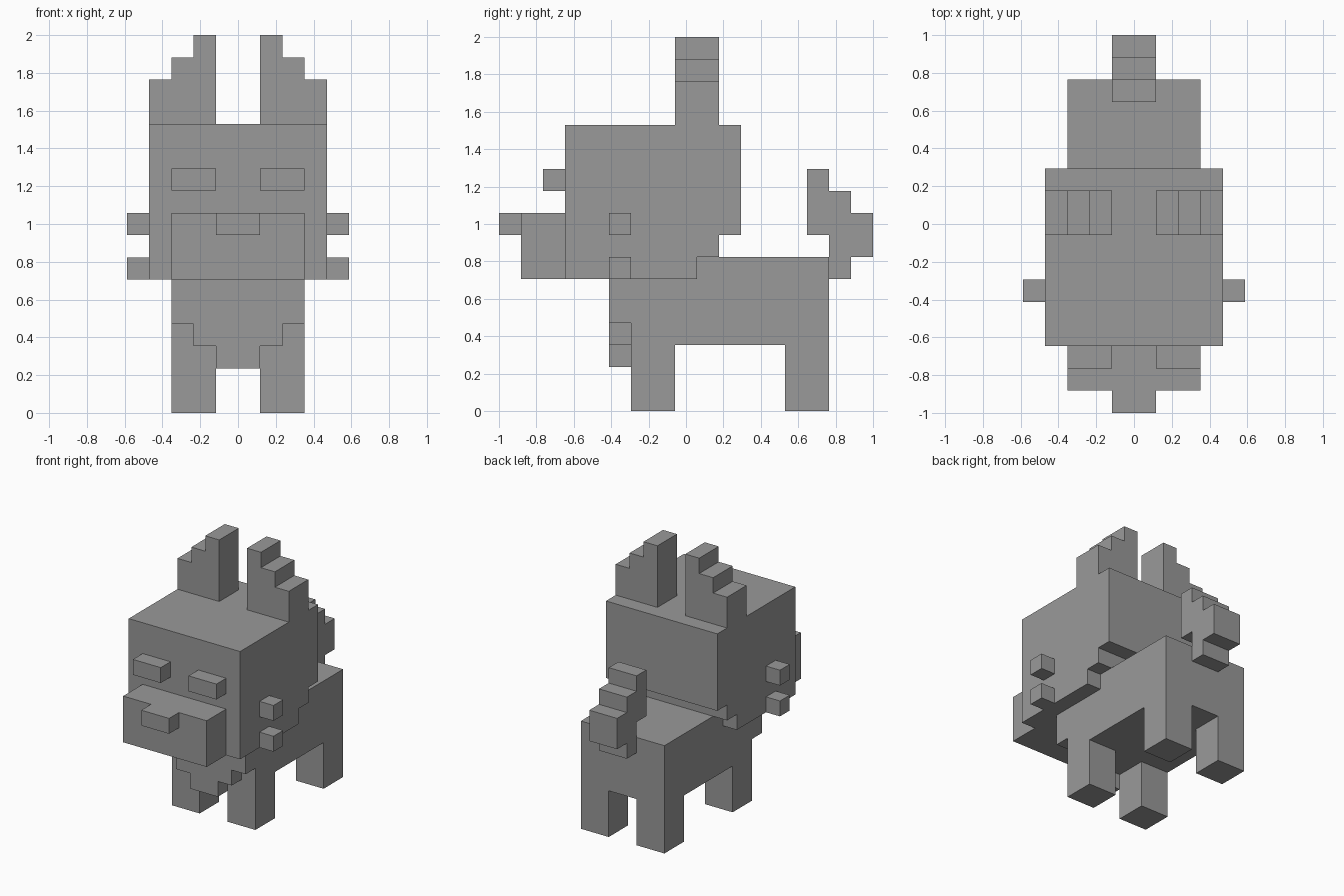
import bpy, bmesh
from mathutils import Vector

if "Cube" in bpy.data.objects:
    bpy.data.objects.remove(bpy.data.objects["Cube"])

U = 2 / 17  # one block of the grid

grey = bpy.data.materials.new("plain grey")
grey.diffuse_color = (0.32, 0.32, 0.32, 1)
grey.use_nodes = True
grey.node_tree.nodes["Principled BSDF"].inputs["Base Color"].default_value = grey.diffuse_color


def prism(name, axis, outline, lo, hi):
    """Extrude an outline along axis: 'x' takes (y, z) points, 'y' takes (x, z) points."""
    bm = bmesh.new()

    def place(p, d):
        return Vector((d, p[0], p[1]) if axis == 'x' else (p[0], d, p[1])) * U

    face = bm.faces.new([bm.verts.new(place(p, lo)) for p in outline])
    ext = bmesh.ops.extrude_face_region(bm, geom=[face])
    shift = place((0, 0), hi - lo)
    bmesh.ops.translate(bm, vec=shift,
                        verts=[g for g in ext["geom"] if isinstance(g, bmesh.types.BMVert)])
    bmesh.ops.recalc_face_normals(bm, faces=bm.faces)
    mesh = bpy.data.meshes.new(name)
    bm.to_mesh(mesh)
    bm.free()
    mesh.materials.append(grey)
    obj = bpy.data.objects.new(name, mesh)
    bpy.context.collection.objects.link(obj)
    return obj


def box(name, x, y, z):
    return prism(name, 'x', [(y[0], z[0]), (y[1], z[0]), (y[1], z[1]), (y[0], z[1])], *x)


def sides(name):
    """Yield left and right versions of a name with the sign of x."""
    return ((f"{side}_{name}", s) for side, s in (("left", -1), ("right", 1)))


# Head with stepped nape
prism("head", 'x', [(-5.5, 6), (0.5, 6), (0.5, 7), (1.5, 7), (1.5, 8),
                    (2.5, 8), (2.5, 13), (-5.5, 13)], -4, 4)
box("snout", (-3, 3), (-7.5, -5.5), (6, 9))
box("nose", (-1, 1), (-8.5, -7.5), (8, 9))

# Torso and stepped chest tuft
box("body", (-3, 3), (-2.5, 6.5), (3, 7))
prism("chest_tuft", 'y', [(-3, 6), (-3, 4), (-2, 4), (-2, 3), (-1, 3), (-1, 2),
                          (1, 2), (1, 3), (2, 3), (2, 4), (3, 4), (3, 6)], -3.5, -2.5)

# Curled tail
prism("tail", 'x', [(5.5, 8), (6.5, 8), (6.5, 6), (7.5, 6), (7.5, 7), (8.5, 7),
                    (8.5, 9), (7.5, 9), (7.5, 10), (6.5, 10), (6.5, 11), (5.5, 11)], -1, 1)

# Stepped ears
for name, s in sides("ear"):
    prism(name, 'y', [(s * x, z) for x, z in
                      [(1, 13), (4, 13), (4, 15), (3, 15), (3, 16), (2, 16), (2, 17), (1, 17)]],
          -0.5, 1.5)

# Eyes
for name, s in sides("eye"):
    box(name, (s, 3 * s), (-6.5, -5.5), (10, 11))

# Cheek tufts
for part, z in (("lower_cheek_tuft", 6), ("upper_cheek_tuft", 8)):
    for name, s in sides(part):
        box(name, (4 * s, 5 * s), (-3.5, -2.5), (z, z + 1))

# Legs
for part, y in (("front_leg", -2.5), ("back_leg", 4.5)):
    for name, s in sides(part):
        box(name, (s, 3 * s), (y, y + 2), (0, 3))
